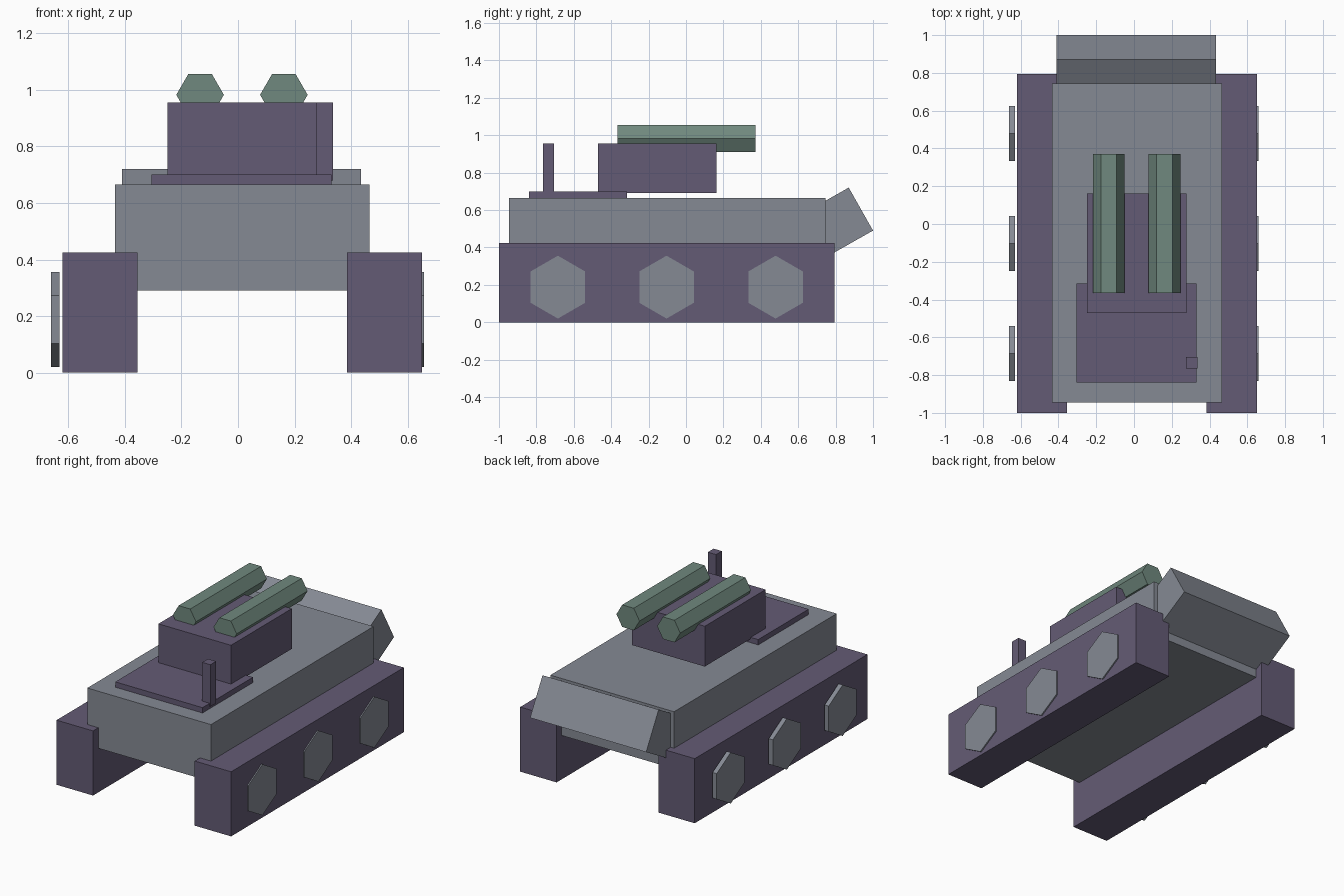
import bpy, bmesh, math
from mathutils import Matrix, Vector

if "Cube" in bpy.data.objects:
    bpy.data.objects.remove(bpy.data.objects["Cube"])


def material(name, rgb):
    m = bpy.data.materials.new(name)
    m.diffuse_color = (*rgb, 1.0)
    m.use_nodes = True
    m.node_tree.nodes["Principled BSDF"].inputs["Base Color"].default_value = m.diffuse_color
    return m


PURPLE = material("dusty purple", (0.127, 0.105, 0.178))
GREY = material("blue grey", (0.235, 0.254, 0.296))
GREEN = material("grey green", (0.162, 0.25, 0.209))


def finish(name, bm, mat):
    bmesh.ops.recalc_face_normals(bm, faces=bm.faces)
    mesh = bpy.data.meshes.new(name)
    bm.to_mesh(mesh)
    bm.free()
    mesh.materials.append(mat)
    obj = bpy.data.objects.new(name, mesh)
    bpy.context.collection.objects.link(obj)
    return obj


def box(name, mat, x, y, z):
    """Box from (min, max) ranges on each axis."""
    lo, hi = Vector((x[0], y[0], z[0])), Vector((x[1], y[1], z[1]))
    bm = bmesh.new()
    bmesh.ops.create_cube(bm, size=1)
    bmesh.ops.scale(bm, vec=hi - lo, verts=bm.verts)
    bmesh.ops.translate(bm, vec=(lo + hi) / 2, verts=bm.verts)
    return finish(name, bm, mat)


def prism(name, mat, centre, radius, depth, axis, start):
    """Hexagonal prism along x or y; start is the angle of the first corner."""
    bm = bmesh.new()
    ring = []
    for i in range(6):
        a = start + i * math.pi / 3
        u, v = radius * math.cos(a), radius * math.sin(a)
        p = (-depth / 2, u, v) if axis == "x" else (u, -depth / 2, v)
        ring.append(bm.verts.new(Vector(centre) + Vector(p)))
    face = bm.faces.new(ring)
    ext = bmesh.ops.extrude_face_region(bm, geom=[face])
    moved = [g for g in ext["geom"] if isinstance(g, bmesh.types.BMVert)]
    step = (depth, 0, 0) if axis == "x" else (0, depth, 0)
    bmesh.ops.translate(bm, vec=step, verts=moved)
    return finish(name, bm, mat)


# Hull and the two track blocks
box("hull", GREY, (-0.435, 0.465), (-0.945, 0.745), (0.29, 0.665))
box("left_track", PURPLE, (-0.62, -0.355), (-1.0, 0.795), (0, 0.425))
box("right_track", PURPLE, (0.385, 0.65), (-1.0, 0.795), (0, 0.425))

# Hexagonal wheels on both sides
for side, x in (("left", -0.646), ("right", 0.643)):
    for i, y in enumerate((-0.685, -0.104, 0.479)):
        prism(f"{side}_wheel_{i + 1}", GREY, (x, y, 0.188), 0.168, 0.03, "x", math.pi / 2)

# Tilted blade at the +y end
blade = box("blade", GREY, (-0.41, 0.435), (-0.30, 0), (-0.264, 0))
blade.data.transform(Matrix.Translation((0, 0.87, 0.72)) @ Matrix.Rotation(math.radians(29.5), 4, "X"))

# Deck plate, antenna and turret
box("deck_plate", PURPLE, (-0.305, 0.33), (-0.84, -0.315), (0.65, 0.70))
box("antenna", PURPLE, (0.275, 0.335), (-0.765, -0.705), (0.68, 0.955))
box("turret", PURPLE, (-0.25, 0.278), (-0.47, 0.162), (0.69, 0.955))

# Twin hexagonal barrels
for side, x in (("left", -0.134), ("right", 0.162)):
    prism(f"{side}_barrel", GREEN, (x, 0.003, 0.982), 0.084, 0.737, "y", 0)
